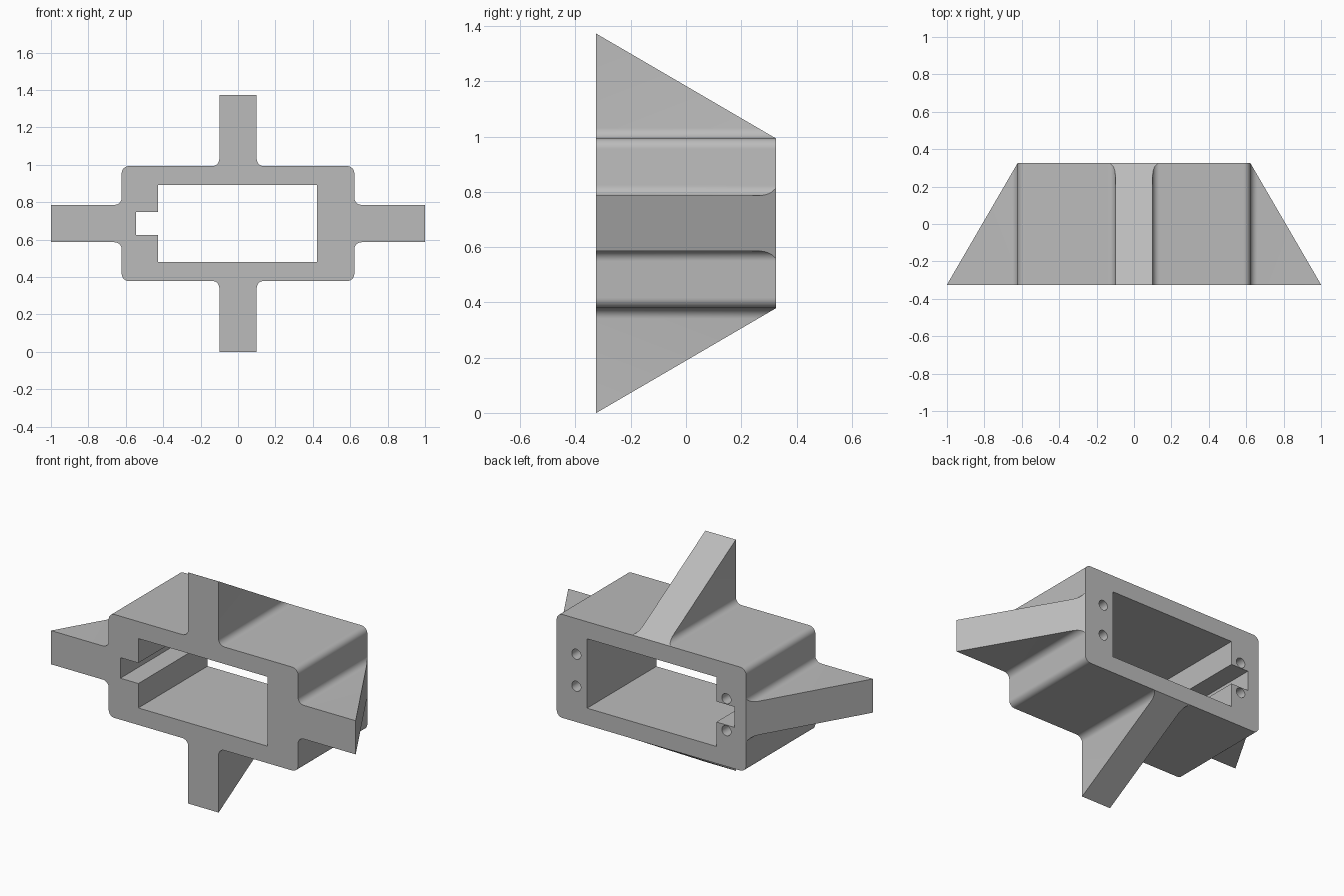
import bpy, bmesh
from math import radians
from mathutils import Vector, Matrix

if "Cube" in bpy.data.objects:
    bpy.data.objects.remove(bpy.data.objects["Cube"], do_unlink=True)

MID = 0.686               # height of the centre line
DEPTH = 0.325             # half depth
BOX_X, BOX_Z = 0.622, 0.307
FIN = 0.1                 # half thickness of the fins
FIN_X, FIN_Z = 1.0, MID
FILLET = 0.038

grey = bpy.data.materials.new("plain grey")
grey.use_nodes = True
colour = (0.5, 0.5, 0.5, 1)
grey.diffuse_color = colour
grey.node_tree.nodes["Principled BSDF"].inputs["Base Color"].default_value = colour


def prism(bm, outline, y0, y1):
    """Extrude an x-z outline from y0 to y1."""
    face = bm.faces.new([bm.verts.new((x, y0, z)) for x, z in outline])
    ext = bmesh.ops.extrude_face_region(bm, geom=[face])
    moved = [v for v in ext["geom"] if isinstance(v, bmesh.types.BMVert)]
    bmesh.ops.translate(bm, verts=moved, vec=(0, y1 - y0, 0))
    bmesh.ops.recalc_face_normals(bm, faces=bm.faces)


def to_object(bm, name):
    bmesh.ops.recalc_face_normals(bm, faces=bm.faces)
    mesh = bpy.data.meshes.new(name)
    bm.to_mesh(mesh)
    bm.free()
    ob = bpy.data.objects.new(name, mesh)
    ob.location.z = MID
    mesh.materials.append(grey)
    bpy.context.collection.objects.link(ob)
    return ob


# Cross-shaped body: one quadrant of the outline, mirrored around
quarter = [(FIN_X, FIN), (BOX_X, FIN), (BOX_X, BOX_Z), (FIN, BOX_Z), (FIN, FIN_Z)]
half = quarter + [(-x, z) for x, z in reversed(quarter)]
outline = half + [(x, -z) for x, z in reversed(half)]
bm = bmesh.new()
prism(bm, outline, -DEPTH, DEPTH)

# Round the box corners and the roots of the fins, not the fin tips
rounded = []
for e in bm.edges:
    a, b = e.verts
    along = abs(a.co.y - b.co.y) > DEPTH
    tip = abs(a.co.x) > FIN_X - 0.01 or abs(a.co.z) > FIN_Z - 0.01
    if along and not tip:
        rounded.append(e)
bmesh.ops.bevel(bm, geom=rounded, offset=FILLET, segments=8, profile=0.5, affect='EDGES')

# Slope each fin from its tip at the front to the box at the back
for axis, tip, root in (("X", FIN_X, BOX_X), ("Z", FIN_Z, BOX_Z)):
    for sign in (1, -1):
        out = Vector((sign, 0, 0)) if axis == "X" else Vector((0, 0, sign))
        normal = out * (2 * DEPTH) + Vector((0, tip - root, 0))
        bmesh.ops.bisect_plane(
            bm, geom=bm.verts[:] + bm.edges[:] + bm.faces[:], dist=1e-5,
            plane_co=out * (tip + 0.0005) + Vector((0, -DEPTH, 0)),
            plane_no=normal.normalized(), clear_outer=True)
        bmesh.ops.holes_fill(bm, edges=[e for e in bm.edges if e.is_boundary], sides=0)
body = to_object(bm, "finned_housing")

# Through opening with a side notch
bm = bmesh.new()
left, right, high, notch_x, notch = -0.427, 0.422, 0.206, -0.545, 0.061
prism(bm, [(left, -high), (right, -high), (right, high), (left, high),
           (left, notch), (notch_x, notch), (notch_x, -notch), (left, -notch)], -1, 1)
cutters = [to_object(bm, "opening_cutter")]

# Blind screw holes in the back face
for x in (-0.493, 0.493):
    for z in (-0.095, 0.095):
        bm = bmesh.new()
        place = Matrix.Translation((x, DEPTH, z)) @ Matrix.Rotation(radians(90), 4, 'X')
        bmesh.ops.create_cone(bm, cap_ends=True, segments=24, radius1=0.03,
                              radius2=0.03, depth=0.4, matrix=place)
        cutters.append(to_object(bm, "screw_hole_cutter"))

bpy.ops.object.select_all(action='DESELECT')
bpy.context.view_layer.objects.active = body
body.select_set(True)
for c in cutters:
    c.hide_render = True
    mod = body.modifiers.new("cut", 'BOOLEAN')
    mod.operation, mod.solver, mod.object = 'DIFFERENCE', 'EXACT', c
    bpy.ops.object.modifier_apply(modifier=mod.name)
    bpy.data.objects.remove(c, do_unlink=True)

bpy.ops.object.shade_smooth_by_angle(angle=radians(25))
